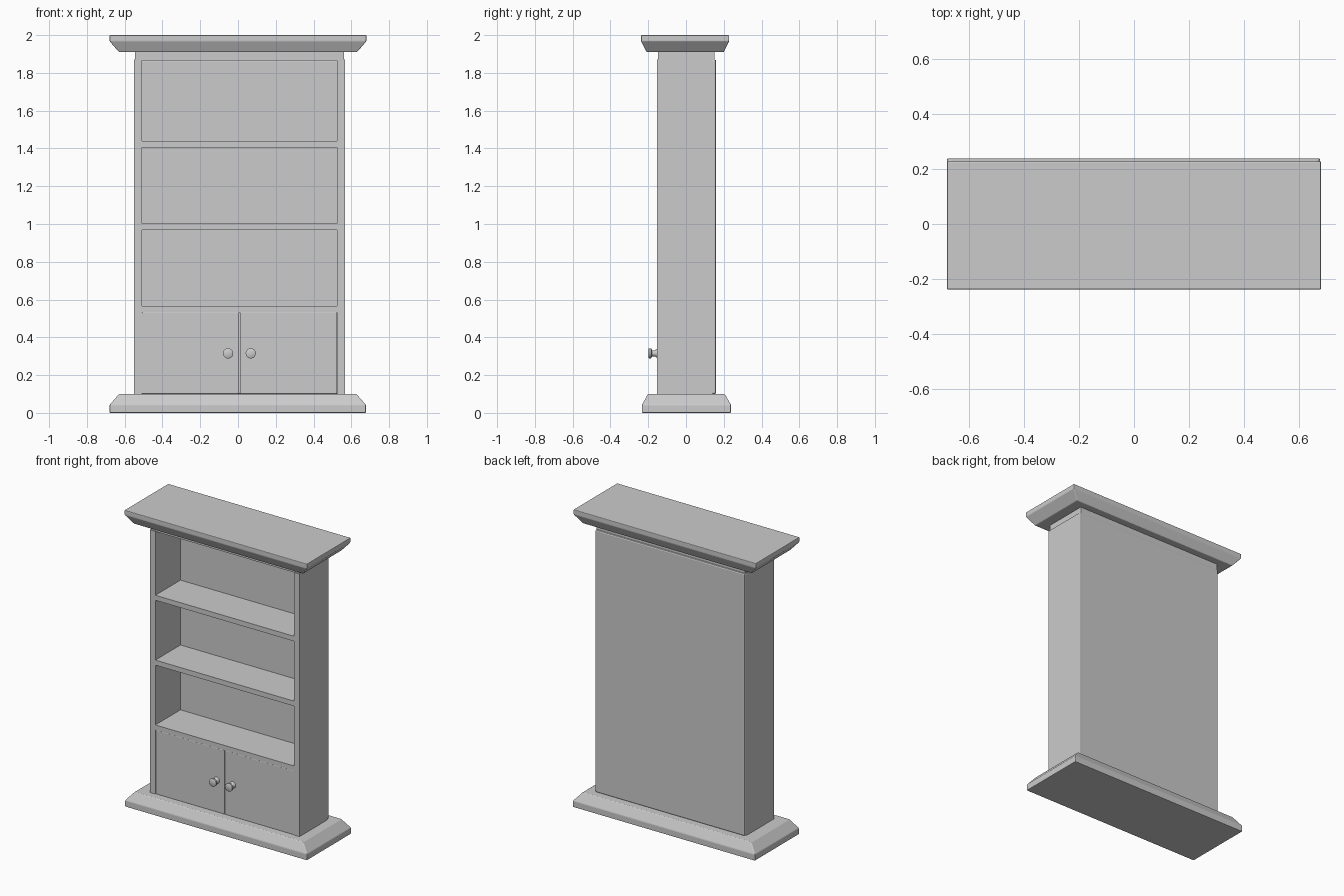
import bpy, bmesh, math

if "Cube" in bpy.data.objects:
    bpy.data.objects.remove(bpy.data.objects["Cube"])

CX = 0.0075                       # the cabinet sits very slightly off centre


def finish(name, bm, bevel=0.0, segments=2):
    bmesh.ops.recalc_face_normals(bm, faces=bm.faces)
    mesh = bpy.data.meshes.new(name)
    bm.to_mesh(mesh)
    bm.free()
    ob = bpy.data.objects.new(name, mesh)
    bpy.context.collection.objects.link(ob)
    if bevel:
        mod = ob.modifiers.new("bevel", 'BEVEL')
        mod.width, mod.segments = bevel, segments
        mod.limit_method = 'ANGLE'
        mod.angle_limit = math.radians(25)
    return ob


def loft(name, layers, bevel=0.0):
    """Stack of rectangles (x0, x1, y0, y1, z) joined into a solid."""
    bm = bmesh.new()
    rings = [[bm.verts.new(p) for p in
              ((x0, y0, z), (x1, y0, z), (x1, y1, z), (x0, y1, z))]
             for x0, x1, y0, y1, z in layers]
    for a, b in zip(rings, rings[1:]):
        for i in range(4):
            j = (i + 1) % 4
            bm.faces.new((a[i], a[j], b[j], b[i]))
    bm.faces.new(rings[0][::-1])
    bm.faces.new(rings[-1])
    return finish(name, bm, bevel)


def box(name, x, y, z, bevel=0.0):
    return loft(name, [(*x, *y, z[0]), (*x, *y, z[1])], bevel)


def lathe(name, profile, loc, steps=24):
    """Spin (radius, distance forward) around a forward-facing axis."""
    bm = bmesh.new()
    vs = [bm.verts.new((r, -d, 0)) for r, d in profile]
    es = [bm.edges.new(p) for p in zip(vs, vs[1:])]
    bmesh.ops.spin(bm, geom=vs + es, cent=(0, 0, 0), axis=(0, 1, 0),
                   angle=math.tau, steps=steps)
    bmesh.ops.remove_doubles(bm, verts=bm.verts, dist=1e-5)
    ob = finish(name, bm)
    ob.location = loc
    bpy.context.view_layer.objects.active = ob
    ob.select_set(True)
    bpy.ops.object.shade_smooth_by_angle(angle=math.radians(40))
    ob.select_set(False)


# Plinth and cornice with sloped mouldings
loft("plinth", [(-0.68, 0.677, -0.233, 0.238, 0.0),
                (-0.68, 0.677, -0.233, 0.238, 0.042),
                (-0.63, 0.627, -0.202, 0.205, 0.10)], 0.004)
loft("cornice", [(-0.63, 0.63, -0.208, 0.2, 1.91),
                 (-0.68, 0.68, -0.238, 0.228, 1.968),
                 (-0.68, 0.68, -0.238, 0.228, 2.0)], 0.004)

# Neck board closing the top of the cabinet
box("top_board", (-0.545, 0.56), (-0.147, 0.152), (1.866, 1.91))

# Side panels and rounded back panel
for side, s in (("left", -1), ("right", 1)):
    x = sorted((CX + s * 0.517, CX + s * 0.558))
    box(side + "_side", x, (-0.153, 0.14), (0.10, 1.87))
box("back_panel", (CX - 0.558, CX + 0.558), (0.115, 0.16), (0.10, 1.87), 0.009)

# Shelves
for i, z in enumerate((0.548, 0.985, 1.422)):
    box(f"shelf_{i + 1}", (CX - 0.518, CX + 0.518), (-0.152, 0.118),
        (z - 0.017, z + 0.017))

# Doors and turned knobs
KNOB = [(0, 0), (0.022, 0), (0.022, 0.006), (0.016, 0.014), (0.016, 0.028),
        (0.027, 0.034), (0.027, 0.045), (0.023, 0.048), (0, 0.048)]
for side, s in (("left", -1), ("right", 1)):
    x = sorted((CX + s * 0.002, CX + s * 0.515))
    box(side + "_door", x, (-0.152, -0.12), (0.101, 0.531), 0.002)
    lathe(side + "_knob", KNOB, (CX + s * 0.06, -0.151, 0.315))
